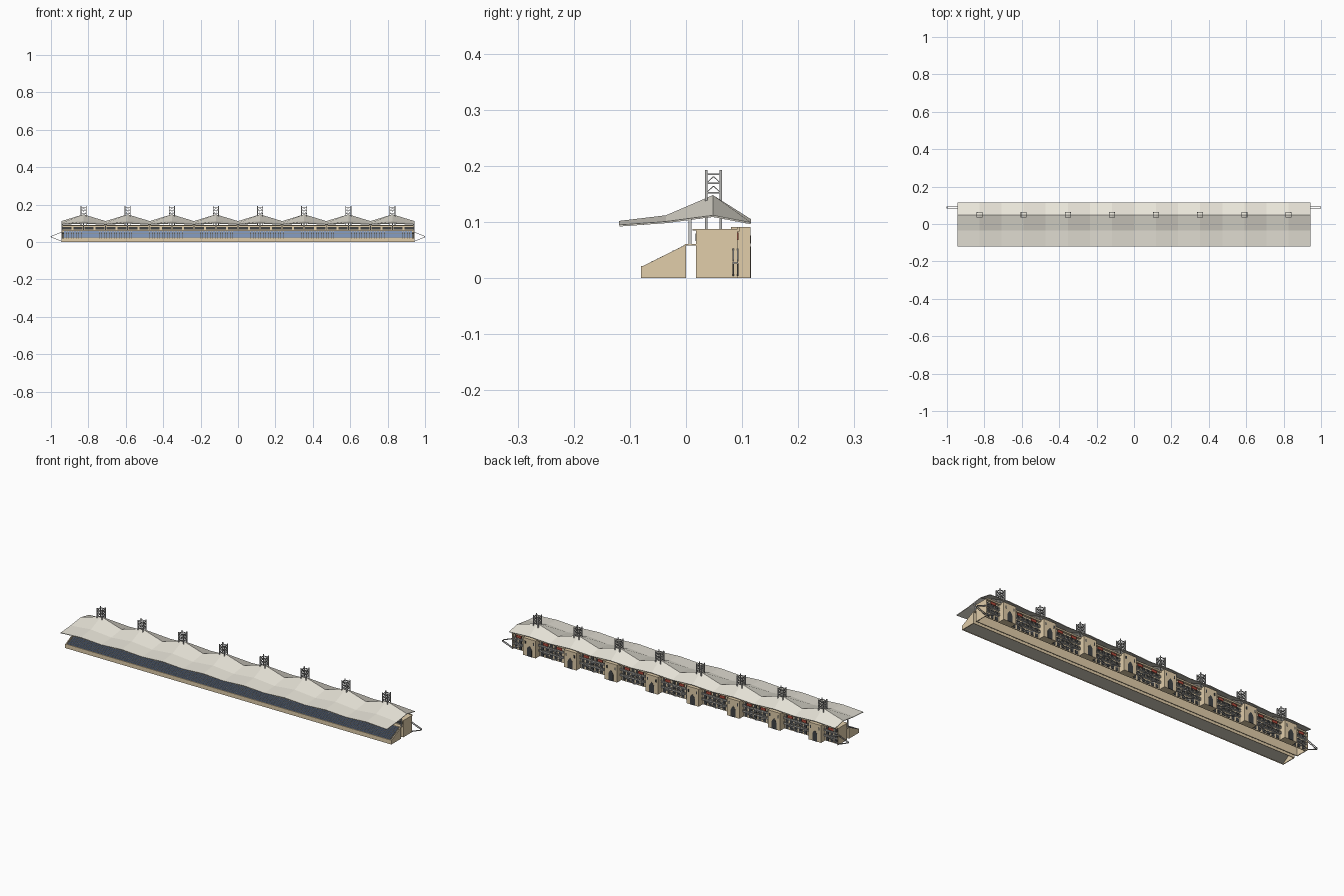
import bpy, bmesh
from mathutils import Vector, Matrix

cube = bpy.data.objects.get("Cube")
if cube:
    bpy.data.objects.remove(cube, do_unlink=True)


def material(name, r, g, b):
    m = bpy.data.materials.new(name)
    m.use_nodes = True
    m.diffuse_color = (r, g, b, 1)
    m.node_tree.nodes["Principled BSDF"].inputs["Base Color"].default_value = (r, g, b, 1)
    return m


stone = material("tan stone", .75, .61, .40)
canvas = material("pale canvas", .84, .81, .72)
blue = material("blue seat", .24, .34, .54)
deck = material("concrete", .32, .30, .25)
steel = material("grey steel", .46, .46, .45)
glass = material("dark glass", .05, .055, .06)
red = material("red panel", .45, .07, .045)
pale = material("light grey", .60, .60, .58)

BAY, HALF = .236, .944
CENTRES = [BAY * (i - 3.5) for i in range(8)]
VALLEYS = [BAY * (i - 4) for i in range(9)]


def box(bm, x0, x1, y0, y1, z0, z1):
    size = (x1 - x0, y1 - y0, z1 - z0)
    mid = Vector((x0 + x1, y0 + y1, z0 + z1)) / 2
    bmesh.ops.create_cube(bm, size=1, matrix=Matrix.Translation(mid) @ Matrix.Diagonal((*size, 1)))


def bar(bm, a, b, width):
    """Square bar between two points."""
    a, b = Vector(a), Vector(b)
    d = b - a
    turn = d.to_track_quat('Z', 'Y').to_matrix().to_4x4()
    scale = Matrix.Diagonal((width, width, d.length, 1))
    bmesh.ops.create_cube(bm, size=1, matrix=Matrix.Translation((a + b) / 2) @ turn @ scale)


def prism(bm, outline, shift):
    """Flat outline pushed along a vector."""
    face = bm.faces.new([bm.verts.new(p) for p in outline])
    new = bmesh.ops.extrude_face_region(bm, geom=[face])["geom"]
    bmesh.ops.translate(bm, vec=shift, verts=[v for v in new if isinstance(v, bmesh.types.BMVert)])


def finish(bm, name, mat):
    bmesh.ops.recalc_face_normals(bm, faces=bm.faces)
    me = bpy.data.meshes.new(name)
    bm.to_mesh(me)
    bm.free()
    me.materials.append(mat)
    ob = bpy.data.objects.new(name, me)
    bpy.context.collection.objects.link(ob)
    return ob


# Tented roof: a ridge at each bay centre, a valley between bays
ROOF_Y = (-.119, -.036, .048, .116)
RIDGE_Z = (.102, .112, .148, .105)
VALLEY_Z = (.095, .101, .112, .099)
bm = bmesh.new()
grid = []
for i in range(17):
    heights = RIDGE_Z if i % 2 else VALLEY_Z
    grid.append([bm.verts.new((-HALF + i * BAY / 2, y, z)) for y, z in zip(ROOF_Y, heights)])
for left, right in zip(grid, grid[1:]):
    for j in range(3):
        bm.faces.new((left[j], right[j], right[j + 1], left[j + 1]))
roof = finish(bm, "tented_roof", canvas)
if roof.data.polygons[0].normal.z < 0:
    roof.data.flip_normals()
mod = roof.modifiers.new("thickness", 'SOLIDIFY')
mod.thickness = .003
mod.offset = -1

# Lattice masts
bm = bmesh.new()
for c in CENTRES:
    corners = [(c - .014, .036), (c + .014, .036), (c + .014, .062), (c - .014, .062)]
    for k, (x, y) in enumerate(corners):
        bar(bm, (x, y, .085), (x, y, .193), .004)
        x2, y2 = corners[(k + 1) % 4]
        for z in (.152, .169, .185):
            bar(bm, (x, y, z), (x2, y2, z), .003)
        mx, my = (x + x2) / 2, (y + y2) / 2
        for z in (.152, .169):
            bar(bm, (x, y, z), (mx, my, z + .012), .0015)
            bar(bm, (x2, y2, z), (mx, my, z + .012), .0015)
finish(bm, "roof_masts", steel)

# Seating stand walls
bm = bmesh.new()
for x in (-HALF, HALF - .004):
    prism(bm, [(x, -.08, 0), (x, 0, 0), (x, 0, .06), (x, -.08, .02)], (.004, 0, 0))
box(bm, -HALF, HALF, -.08, -.077, 0, .022)
box(bm, -HALF, HALF, -.003, 0, 0, .06)
finish(bm, "stand_walls", stone)

# Sloping soffit under the seating
bm = bmesh.new()
prism(bm, [(-.94, -.077, .002), (-.94, -.003, .05), (-.94, -.003, .052), (-.94, -.077, .015)], (1.88, 0, 0))
finish(bm, "stand_soffit", deck)

# Stepped rows with individual seats
ROWS, RUN, RISE = 8, .0093, .0047
steps, seats = bmesh.new(), bmesh.new()
for r in range(ROWS):
    y, z = -.077 + r * RUN, .021 + r * RISE
    box(steps, -.94, .94, y, y + RUN, z - RISE - .0005, z)
    for i in range(138):
        x = -.925 + i * .0135
        box(seats, x - .0058, x + .0058, y + .003, y + .0075, z, z + .0022)
        box(seats, x - .0058, x + .0058, y + .0065, y + .0085, z, z + .0045)
finish(steps, "seating_steps", deck)
finish(seats, "seats", blue)

# Front columns under the roof
bm = bmesh.new()
for x in VALLEYS + CENTRES:
    x = max(-.94, min(.94, x))
    bar(bm, (x, .007, .061), (x, .007, .104), .005)
finish(bm, "roof_columns", pale)

# Walkway and upper slab with its rear fascia
bm = bmesh.new()
box(bm, -HALF, HALF, -.002, .018, .058, .061)
box(bm, -HALF, HALF, .012, .092, .085, .088)
box(bm, -HALF, HALF, .092, .095, .083, .091)
finish(bm, "walkway_and_slab", stone)

# Main building shell
bm = bmesh.new()
box(bm, -HALF, HALF, .018, .022, 0, .085)
box(bm, -HALF, HALF, .077, .081, 0, .085)
for x in (-HALF, HALF - .004):
    box(bm, x, x + .004, .018, .092, 0, .085)
finish(bm, "building_walls", stone)

# Front windows
bm = bmesh.new()
for i in range(32):
    x = -HALF + (i + .5) * BAY / 4
    box(bm, x - .024, x + .024, .0165, .0185, .066, .080)
finish(bm, "front_windows", glass)

# Rear towers with pointed doorways
towers, doors = bmesh.new(), bmesh.new()
for c in CENTRES:
    box(towers, c - .036, c + .036, .08, .115, 0, .091)
    arch = [(-.014, 0), (.014, 0), (.014, .036), (.009, .047), (0, .056), (-.009, .047), (-.014, .036)]
    prism(doors, [(c + x, .114, z) for x, z in arch], (0, .002, 0))
    for s in (-.024, .024):
        box(doors, c + s - .003, c + s + .003, .114, .116, .062, .076)
finish(towers, "rear_towers", stone)
finish(doors, "tower_doorways", glass)

# Rear facade between towers
openings, panels, balconies, stairs = (bmesh.new() for _ in range(4))
for v in VALLEYS:
    x0, x1 = max(v - .08, -.938), min(v + .08, .938)
    n = 6 if x1 - x0 > .1 else 3
    w = (x1 - x0) / n
    for lo, hi in ((.004, .021), (.035, .050), (.062, .078)):
        for i in range(n):
            box(openings, x0 + i * w + .005, x0 + (i + 1) * w - .005, .0805, .0825, lo, hi)
    for z in (.027, .055):
        box(balconies, x0, x1, .08, .0915, z, z + .003)
        for rail in (.008, .012):
            box(balconies, x0, x1, .09, .0915, z + rail, z + rail + .0015)
        for i in range(9):
            x = x0 + (x1 - x0) * i / 8
            bar(balconies, (x, .0908, z), (x, .0908, z + .012), .0015)
    for s in (-.04, .04):
        if abs(v + s) < .93:
            box(panels, v + s - .015, v + s + .015, .0915, .094, .068, .081)
    # Zigzag stairs: a pair of stringers per flight and a landing
    for s in (-1, 1):
        inner = max(-.945, min(.945, v))
        tip = v + s * .055
        for y in (.084, .092):
            bar(stairs, (inner, y, .052), (tip, y, .031), .0025)
            bar(stairs, (inner, y, .005), (tip, y, .026), .0025)
        box(stairs, tip - .003, tip + .001, .083, .093, .026, .029)
finish(openings, "rear_windows", glass)
finish(panels, "red_panels", red)
finish(balconies, "rear_balconies", pale)
finish(stairs, "rear_stairs", steel)
